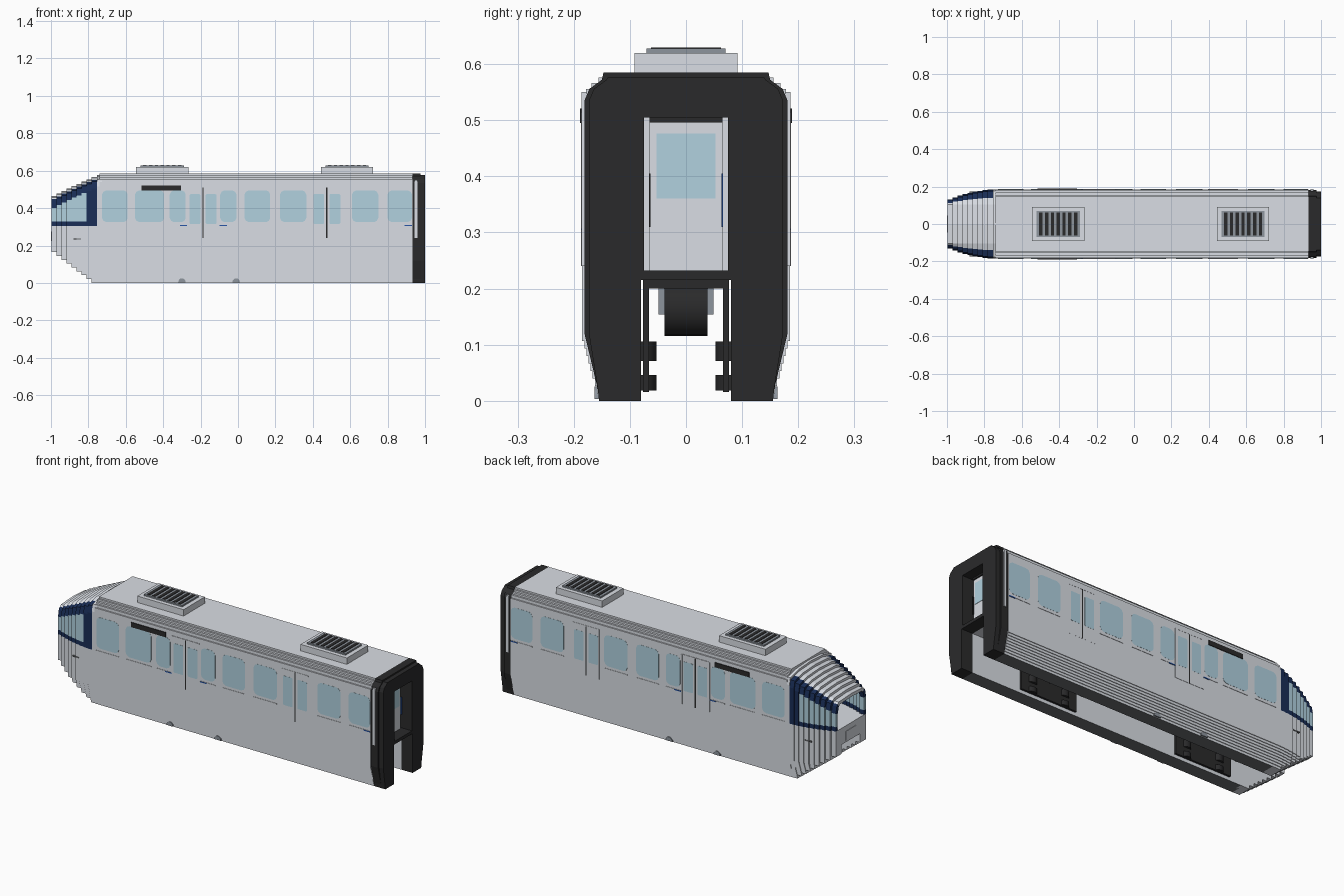
import bpy, bmesh, math
from mathutils import Vector

cube = bpy.data.objects.get("Cube")
if cube:
    bpy.data.objects.remove(cube, do_unlink=True)


def material(name, rgb):
    m = bpy.data.materials.new(name)
    m.use_nodes = True
    m.diffuse_color = (*rgb, 1)
    m.node_tree.nodes["Principled BSDF"].inputs["Base Color"].default_value = (*rgb, 1)
    return m


MATS = [material("light_grey", (0.70, 0.73, 0.78)), material("glass_blue", (0.44, 0.64, 0.74)),
        material("navy", (0.010, 0.027, 0.095)), material("black", (0.023, 0.023, 0.024)),
        material("mid_grey", (0.27, 0.30, 0.34)), material("dark_grey", (0.15, 0.157, 0.165)),
        material("signal_blue", (0.02, 0.09, 0.38))]
GREY, GLASS, NAVY, BLACK, MID, DARK, BLUE = range(7)
SIDES = (1, -1)


def prism(loop, move, mat):
    """A piece: closed loop of 3D points swept along a vector."""
    return [Vector(p) for p in loop], Vector(move), mat


def prism_x(yz, x0, x1, mat):
    return prism([(x0, y, z) for y, z in yz], (x1 - x0, 0, 0), mat)


def box(x0, x1, y0, y1, z0, z1, mat):
    return prism_x([(y0, z0), (y1, z0), (y1, z1), (y0, z1)], x0, x1, mat)


def cylinder(c, r, axis, length, mat, n=20):
    a = Vector(axis)
    u = Vector((1, 0, 0))
    v = a.cross(u)
    c = Vector(c) - a * length / 2
    ring = [c + r * (math.cos(t) * u + math.sin(t) * v)
            for t in (2 * math.pi * i / n for i in range(n))]
    return prism(ring, a * length, mat)


def side_panel(s, x0, x1, z0, z1, y, depth, mat, cut=0.0):
    """Plate on a side wall, with clipped corners."""
    c = cut
    pts = [(x0, z0), (x1, z0), (x1, z1), (x0, z1)] if not c else [
        (x0 + c, z0), (x1 - c, z0), (x1 - c / 3, z0 + c / 3), (x1, z0 + c), (x1, z1 - c),
        (x1 - c / 3, z1 - c / 3), (x1 - c, z1), (x0 + c, z1), (x0 + c / 3, z1 - c / 3),
        (x0, z1 - c), (x0, z0 + c), (x0 + c / 3, z0 + c / 3)]
    return prism([(x, s * y, z) for x, z in pts], (0, s * depth, 0), mat)


def build(name, pieces, smooth=False):
    bm = bmesh.new()
    for loop, move, mat in pieces:
        a = [bm.verts.new(p) for p in loop]
        b = [bm.verts.new(p + move) for p in loop]
        n = len(a)
        faces = [bm.faces.new(a), bm.faces.new(b[::-1])]
        faces += [bm.faces.new((a[i], b[i], b[(i + 1) % n], a[(i + 1) % n])) for i in range(n)]
        for f in faces:
            f.material_index = mat
    bmesh.ops.recalc_face_normals(bm, faces=bm.faces)
    me = bpy.data.meshes.new(name)
    bm.to_mesh(me)
    bm.free()
    ob = bpy.data.objects.new(name, me)
    bpy.context.collection.objects.link(ob)
    for m in MATS:
        me.materials.append(m)
    if smooth:
        bpy.ops.object.select_all(action='DESELECT')
        ob.select_set(True)
        bpy.context.view_layer.objects.active = ob
        bpy.ops.object.shade_smooth_by_angle()
    return ob


HW, CH, CEIL, DECK = 0.185, 0.08, 0.215, 0.305
STEPS = 9


def skirt_steps(z_min, inset):
    """Stair-stepped flare of the lower side wall, from z_min up to z = 0.12."""
    pts = []
    for i in range(STEPS):
        y = 0.155 + (HW - 0.155) * i / (STEPS - 1) - inset
        z0, z1 = 0.12 * i / STEPS, 0.12 * (i + 1) / STEPS
        if z1 > z_min + 0.001:
            pts += [(y, max(z0, z_min)), (y, z1)]
    return pts


# Main body: stepped shell section with a beam channel underneath
half = [(CH, CEIL), (CH, 0)] + skirt_steps(0, 0)
half += [(HW, 0.54), (0.178, 0.54), (0.178, 0.556), (0.168, 0.556), (0.168, 0.566),
         (0.156, 0.566), (0.156, 0.576), (0.146, 0.576), (0.146, 0.585)]
section = half + [(-y, z) for y, z in reversed(half)]
body = build("car_body", [prism_x(section, -0.74, 0.932, GREY)])
for f in body.data.polygons:
    if f.center.z < 0.005 and f.normal.z < -0.9:
        f.material_index = DARK

# Nose: short stepped slices, open windscreen, navy framed side glass
lower, upper = [], []
N = 10
for i in range(N):
    x0 = -0.998 + 0.027 * i
    x1 = x0 + 0.027
    t = (i + 0.5) / N
    hw = 0.122 + (HW - 0.122) * math.sin(t * math.pi / 2) ** 0.8
    zt = 0.455 + 0.128 * t ** 0.9
    zb = max(0.0, 0.165 * (1 - i / 8))
    for s in SIDES:
        skirt = [(CH, zb)] + (skirt_steps(zb, HW - hw) or [(hw, zb)]) + [(hw, DECK), (CH, DECK)]
        lower.append(prism_x([(s * y, z) for y, z in skirt], x0, x1, GREY))
        roof_y = min(0.105, hw - 0.022)
        mid_y = (hw - 0.008 + roof_y) / 2
        outer = [(hw, DECK), (hw, DECK + 0.024), (hw, zt - 0.062), (hw - 0.008, zt - 0.024),
                 (mid_y, zt - 0.015), (roof_y, zt - 0.006), (0, zt)]
        inner = [(hw - 0.016, DECK), (hw - 0.016, DECK + 0.024), (hw - 0.016, zt - 0.066),
                 (hw - 0.024, zt - 0.036), (mid_y - 0.01, zt - 0.03),
                 (roof_y - 0.01, zt - 0.022), (0, zt - 0.018)]
        mats = [NAVY, GLASS if i < 7 else NAVY, NAVY, NAVY, GREY, GREY]
        if i == N - 1:
            mats = [GREY] * 6
        for k, mat in enumerate(mats):
            quad = [outer[k], outer[k + 1], inner[k + 1], inner[k]]
            upper.append(prism_x([(s * y, z) for y, z in quad], x0, x1, mat))
lower.append(box(-0.998, -0.74, -CH, CH, CEIL, DECK, GREY))
build("nose_lower", lower)
build("nose_upper", upper)
build("nose_hatch", [box(-1.0, -0.997, -0.045, 0.045, 0.225, 0.275, GREY)])
build("nose_marks", [side_panel(s, -0.88, -0.84, 0.231, 0.237, 0.165, 0.01, DARK) for s in SIDES])

# Side windows with thin sills and blue guide strips beside the forward doors
WINDOWS = [(-0.727, -0.59), (-0.55, -0.395), (-0.365, -0.28), (-0.095, -0.008),
           (0.035, 0.172), (0.225, 0.365), (0.61, 0.75), (0.80, 0.93)]
panes, sills, strips = [], [], []
for s in SIDES:
    for a, b in WINDOWS:
        panes.append(side_panel(s, a, b, 0.325, 0.495, HW - 0.003, 0.0038, GLASS, 0.022))
        sills.append(side_panel(s, a, b, 0.307, 0.311, HW - 0.003, 0.005, GREY))
    for a, b in ((-0.31, -0.272), (-0.1, -0.06), (0.89, 0.93)):
        strips.append(side_panel(s, a, b, 0.304, 0.31, HW - 0.003, 0.0055, BLUE))
build("side_windows", panes)
build("window_sills", sills)
build("guide_strips", strips)

# Double sliding doors; the forward pair has raised edge frames
leaves, glass, seams = [], [], []
for s in SIDES:
    for c, w, proud in ((-0.187, 0.083, 0.0015), (0.475, 0.08, 0.0005)):
        y = HW + proud
        leaves.append(side_panel(s, c - w, c + w, 0.24, 0.51, HW - 0.004, 0.004 + proud, GREY))
        for d in (-1, 1):
            a, b = sorted((c + d * 0.014, c + d * 0.072))
            glass.append(side_panel(s, a, b, 0.315, 0.475, y - 0.002, 0.0027, GLASS, 0.006))
        seams.append(side_panel(s, c - 0.0035, c + 0.0035, 0.24, 0.51, y - 0.002, 0.003, BLACK))
        seams.append(side_panel(s, c - w, c + w, 0.508, 0.513, y - 0.002, 0.003, GREY))
        if w > 0.081:
            for e in (c - w, c + w):
                seams.append(side_panel(s, e - 0.004, e + 0.004, 0.24, 0.51, y - 0.002, 0.003, GREY))
build("door_leaves", leaves)
build("door_windows", glass)
build("door_seams", seams)

# Destination displays and small half-round skirt covers
build("side_displays", [side_panel(s, -0.515, -0.305, 0.495, 0.521, HW - 0.002, 0.006, BLACK) for s in SIDES])
arc = [(0.02 * math.cos(math.pi * k / 8), 0.003 + 0.022 * math.sin(math.pi * k / 8)) for k in range(9)]
build("skirt_covers", [prism([(x + u, s * 0.152, z) for u, z in arc], (0, s * 0.011, 0), MID)
                       for s in SIDES for x in (-0.3, -0.01)])

# Gangway frame: two stepped black layers around a recessed end door
frame = []
for x0, x1, d in ((0.932, 0.975, 0.0), (0.975, 1.0, 0.008)):
    for s in SIDES:
        pts = [(0.08, 0), (0.155, 0), (0.157, 0.02), (0.181 - d, 0.12), (0.181 - d, 0.535),
               (0.172 - d, 0.556), (0.15 - d, 0.572), (0.147 - d, 0.585 - d), (0.075, 0.585 - d),
               (0.075, 0.215), (0.08, 0.215)]
        frame.append(prism_x([(s * y, z) for y, z in pts], x0, x1, BLACK))
    frame.append(box(x0, x1, -0.075, 0.075, 0.505, 0.585 - d, BLACK))
    frame.append(box(x0, x1, -0.075, 0.075, 0.215, 0.232, BLACK))
build("gangway_frame", frame)
build("end_door", [box(0.93, 0.938, -0.065, 0.065, 0.232, 0.497, GREY),
                   box(0.93, 0.94, -0.053, 0.053, 0.36, 0.476, GLASS)])
build("end_door_trim", [box(0.932, 0.945, -0.065, 0.065, 0.496, 0.506, BLACK),
                        box(0.932, 0.945, -0.066, -0.063, 0.31, 0.405, BLACK),
                        box(0.932, 0.945, 0.063, 0.066, 0.31, 0.405, BLUE)])
build("end_poles", [box(0.945, 0.959, s * 0.176, s * 0.186, 0.24, 0.55, GREY) for s in SIDES])

# Roof air conditioning units with louvred tops
units, slots = [], []
for c in (-0.405, 0.583):
    units += [box(c - 0.14, c + 0.14, -0.092, 0.092, 0.58, 0.62, GREY),
              box(c - 0.116, c + 0.116, -0.07, 0.07, 0.62, 0.628, MID)]
    for k in range(7):
        x = c + (k - 3) * 0.031
        slots.append(box(x - 0.009, x + 0.009, -0.062, 0.062, 0.626, 0.63, BLACK))
build("roof_units", units)
build("roof_louvres", slots)

# Bogies inside the channel: load wheels and side guide wheels
plates, wheels, axles = [], [], []
for c in (-0.485, 0.47):
    plates.append(box(c - 0.17, c + 0.17, -0.077, 0.077, 0.2, 0.22, BLACK))
    for s in SIDES:
        plates.append(box(c - 0.17, c + 0.17, s * 0.066, s * 0.077, 0.016, 0.205, BLACK))
        for d in (-0.1, 0.1):
            wheels.append(cylinder((c + d, s * 0.082, 0.088), 0.029, (0, 0, 1), 0.035, BLACK))
            wheels.append(cylinder((c + d, s * 0.082, 0.032), 0.029, (0, 0, 1), 0.027, BLACK))
    for d in (-0.08, 0.08):
        wheels.append(cylinder((c + d, 0, 0.165), 0.05, (0, 1, 0), 0.076, BLACK))
        axles.append(box(c + d - 0.025, c + d + 0.025, -0.049, 0.049, 0.154, 0.2, MID))
build("bogie_plates", plates)
build("bogie_wheels", wheels, smooth=True)
build("bogie_axle_boxes", axles)
